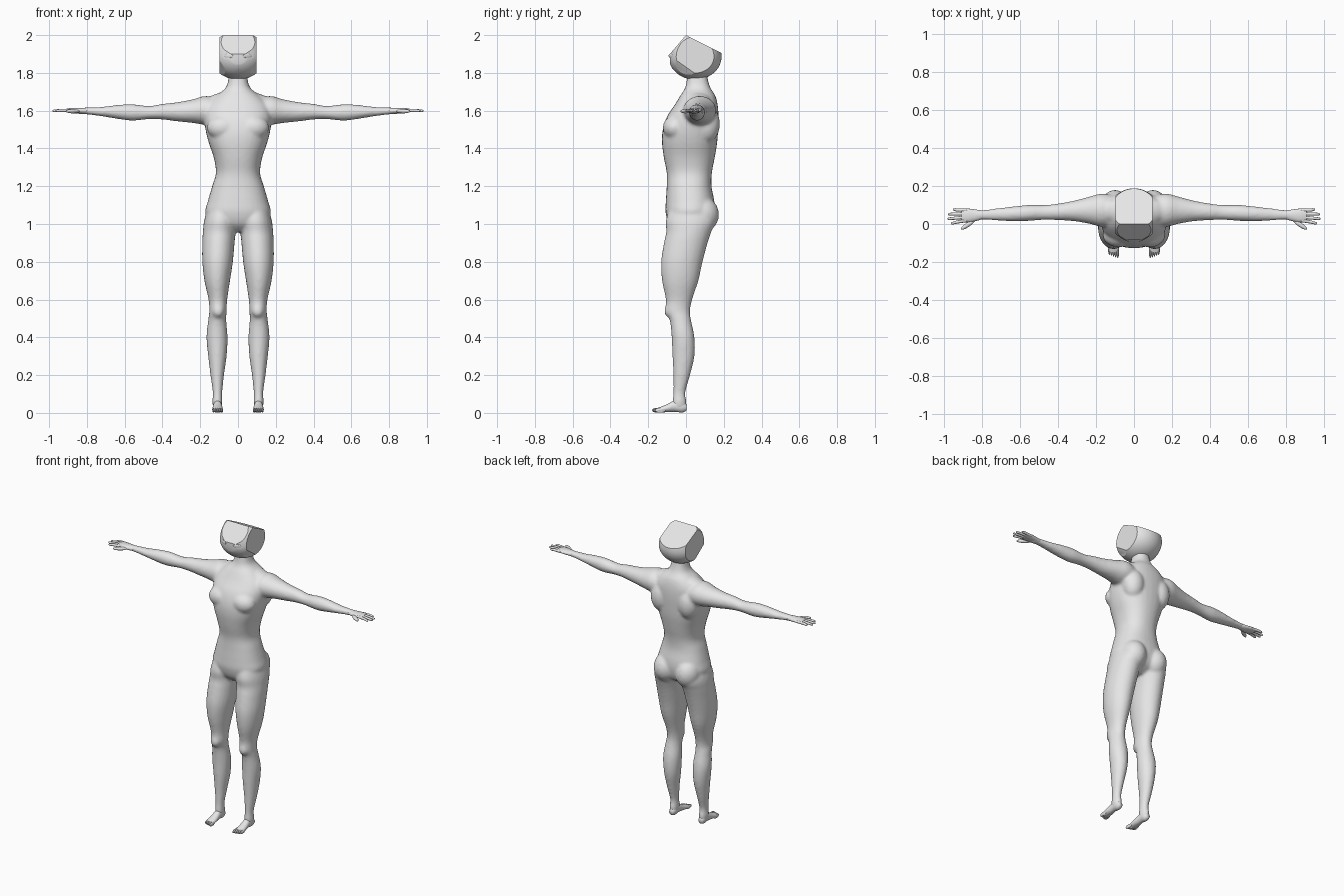
import bpy, bmesh
from math import cos, sin, pi, copysign
from mathutils import Vector, Matrix

if "Cube" in bpy.data.objects:
    bpy.data.objects.remove(bpy.data.objects["Cube"])

skin = bpy.data.materials.new("plain grey")
skin.use_nodes = True
skin.diffuse_color = (0.8, 0.8, 0.8, 1)
skin.node_tree.nodes["Principled BSDF"].inputs["Base Color"].default_value = (0.8, 0.8, 0.8, 1)

ORDER = {"z": (1, 2, 0), "x": (0, 1, 2), "y": (1, 0, 2)}


def resample(rows, steps=5):
    """Smooth curve through the section rows."""
    rows = [Vector(r) for r in rows]
    pts = [rows[0]] + rows + [rows[-1]]
    out = []
    for a, b, c, d in zip(pts, pts[1:], pts[2:], pts[3:]):
        for i in range(steps):
            t = i / steps
            out.append(b + (c - a) * (t / 2) + (a * 2 - b * 5 + c * 4 - d) * (t * t / 2)
                       + (b * 3 - a - c * 3 + d) * (t ** 3 / 2))
    return out + [rows[-1]]


def loft(bm, axis, rows, side=1, n=24, power=2.0):
    """Rows are (position, low, high, low, high) for rounded sections along an axis."""
    rings = []
    for t, a0, a1, b0, b1 in resample(rows):
        ring = []
        for k in range(n):
            c, s = cos(2 * pi * k / n), sin(2 * pi * k / n)
            u = (a0 + a1) / 2 + (a1 - a0) / 2 * copysign(abs(c) ** (2 / power), c)
            v = (b0 + b1) / 2 + (b1 - b0) / 2 * copysign(abs(s) ** (2 / power), s)
            p = {"z": (u, v, t), "x": (t, u, v), "y": (u, t, v)}[axis]
            ring.append(bm.verts.new((p[0] * side, p[1], p[2])))
        rings.append(ring)
    for lo, hi in zip(rings, rings[1:]):
        for k in range(n):
            bm.faces.new((lo[k], lo[(k + 1) % n], hi[(k + 1) % n], hi[k]))
    bm.faces.new(rings[0])
    bm.faces.new(rings[-1])


def blob(bm, centre, radii, side=1, tilt=0.0, axis="Y"):
    x, y, z = centre
    m = (Matrix.Translation((x * side, y, z)) @ Matrix.Rotation(tilt * side, 4, axis)
         @ Matrix.Diagonal((*radii, 1)))
    bmesh.ops.create_uvsphere(bm, u_segments=20, v_segments=12, radius=1, matrix=m)


def finish(bm, name, smooth=True):
    bmesh.ops.recalc_face_normals(bm, faces=bm.faces)
    for f in bm.faces:
        f.smooth = smooth
    mesh = bpy.data.meshes.new(name)
    bm.to_mesh(mesh)
    bm.free()
    mesh.materials.append(skin)
    ob = bpy.data.objects.new(name, mesh)
    bpy.context.collection.objects.link(ob)
    return ob


# Body: torso, legs and arms blended into one skin
body = bmesh.new()
torso = [(.96, .05, -.05, .07), (1, .14, -.09, .13), (1.06, .173, -.108, .15), (1.12, .16, -.107, .15),
         (1.2, .137, -.102, .135), (1.27, .117, -.102, .137), (1.35, .128, -.117, .152),
         (1.43, .155, -.127, .165), (1.5, .172, -.123, .17), (1.57, .178, -.1, .172),
         (1.63, .165, -.06, .168), (1.68, .115, -.03, .155), (1.72, .066, -.005, .13),
         (1.77, .05, .005, .115), (1.82, .048, .01, .11)]
loft(body, "z", [(z, -w, w, f, b) for z, w, f, b in torso], power=2.3, n=32)

leg = [(1.1, .02, .155, -.08, .12), (1.02, .008, .179, -.107, .155), (.96, .012, .186, -.105, .135),
       (.9, .018, .189, -.117, .115), (.8, .027, .189, -.132, .088), (.7, .042, .178, -.127, .066),
       (.6, .057, .156, -.107, .033), (.54, .06, .152, -.11, .022), (.49, .062, .158, -.086, .027),
       (.4, .055, .167, -.076, .045), (.3, .06, .158, -.072, .045), (.2, .074, .146, -.067, .022),
       (.11, .083, .134, -.067, -.003), (.06, .082, .136, -.072, .002), (.02, .085, .132, -.068, 0)]
arm = [(.1, -.01, .15, 1.53, 1.66), (.17, -.015, .16, 1.525, 1.678), (.24, .002, .143, 1.535, 1.66),
       (.32, .015, .122, 1.543, 1.645), (.4, .02, .108, 1.553, 1.636), (.47, .022, .1, 1.555, 1.625),
       (.56, .016, .1, 1.547, 1.634), (.64, .015, .092, 1.557, 1.63), (.72, .018, .083, 1.57, 1.62),
       (.8, .023, .073, 1.58, 1.617), (.85, .018, .075, 1.582, 1.616)]
for s in (1, -1):
    loft(body, "z", leg, s)
    loft(body, "x", arm, s)
    blob(body, (.08, .085, 1.05), (.08, .09, .095), s)        # buttock
    blob(body, (.1, .11, 1.53), (.07, .07, .1), s)            # shoulder blade
    blob(body, (.08, -.06, 1.51), (.085, .063, .065), s)      # chest
    blob(body, (.105, -.09, .54), (.03, .025, .035), s)       # kneecap
    blob(body, (.09, .07, 1.66), (.1, .06, .035), s, .25)     # neck to shoulder slope
ob = finish(body, "body")
mod = ob.modifiers.new("blend", "REMESH")
mod.mode, mod.voxel_size, mod.use_smooth_shade = "VOXEL", .009, True
mod = ob.modifiers.new("soften", "SMOOTH")
mod.factor, mod.iterations = .5, 6

# Hands and feet
palm = [(.8, .025, .071, 1.582, 1.615), (.84, .014, .077, 1.584, 1.615),
        (.88, .008, .082, 1.588, 1.614), (.91, .012, .08, 1.592, 1.61)]
sole = [(.002, .094, .124, .012, .045), (-.02, .085, .131, .002, .065), (-.06, .085, .131, .006, .066),
        (-.1, .081, .135, .004, .046), (-.14, .079, .137, .002, .03), (-.15, .082, .134, .004, .026)]
for s, label in ((1, "left"), (-1, "right")):
    hand = bmesh.new()
    loft(hand, "x", palm, s, n=16)
    for i, tip in enumerate((.955, .98, .982, .965)):
        y = .072 - .018 * i
        end = y + .004 - .006 * i
        r = .0085
        loft(hand, "x", [(.88, y - r, y + r, 1.592, 1.61), (.93, (y + end) / 2 - r, (y + end) / 2 + r, 1.593, 1.61),
                         (tip - .008, end - r * .8, end + r * .8, 1.593, 1.606),
                         (tip, end - .003, end + .003, 1.597, 1.602)], s, n=10)
    blob(hand, (.875, -.003, 1.597), (.045, .012, .011), s, -.6, "Z")   # thumb
    finish(hand, label + "_hand")

    foot = bmesh.new()
    loft(foot, "y", sole, s, n=16)
    for i in range(5):
        blob(foot, (.0855 + .0112 * i, -.152 + .004 * i, .014), (.0065 - .0004 * i, .028, .013), s)
    finish(foot, label + "_foot")

# Head: a ball sliced by flat planes
head = bmesh.new()
centre = Vector((0, .048, 1.885))
bmesh.ops.create_uvsphere(head, u_segments=48, v_segments=32, radius=.14,
                          matrix=Matrix.Translation(centre) @ Matrix.Diagonal((1, 1, .86, 1))
                          @ Matrix.Rotation(pi / 2, 4, "X"))
for v in head.verts:      # fuller crown so that the slanted top is cut flat
    if v.co.z > centre.z:
        v.co.z = centre.z + (v.co.z - centre.z) * 1.25
cuts = [((0, 0, 2), (0, .45, .89)), ((0, -.085, 1.9), (0, -1, 0)), ((0, 0, 2), (0, -.76, .65)),
        ((0, -.085, 1.835), (0, -.7, -.7)), ((0, .05, 1.765), (0, 0, -1))]
for s in (1, -1):
    cuts += [((s * .098, 0, 1.9), (s, 0, 0)),
             ((s * .097, -.03, 1.85), (s * .8, -.35, -.5)),
             ((s * .04, -.085, 1.9), (s * .45, -.9, .1))]
for point, normal in cuts:
    geom = head.verts[:] + head.edges[:] + head.faces[:]
    cut = bmesh.ops.bisect_plane(head, geom=geom, plane_co=point, plane_no=normal, clear_outer=True)
    edges = [e for e in cut["geom_cut"] if isinstance(e, bmesh.types.BMEdge)]
    bmesh.ops.holes_fill(head, edges=edges, sides=0)
head_ob = finish(head, "head")
bpy.context.view_layer.objects.active = head_ob
head_ob.select_set(True)
bpy.ops.object.shade_smooth_by_angle(angle=.4)

# Eyes: thin almond plates on the face
for s, label in ((1, "left"), (-1, "right")):
    eye = bmesh.new()
    blob(eye, (.05, -.08, 1.89), (.027, .004, .011), s, .46, "Z")
    finish(eye, label + "_eye")
